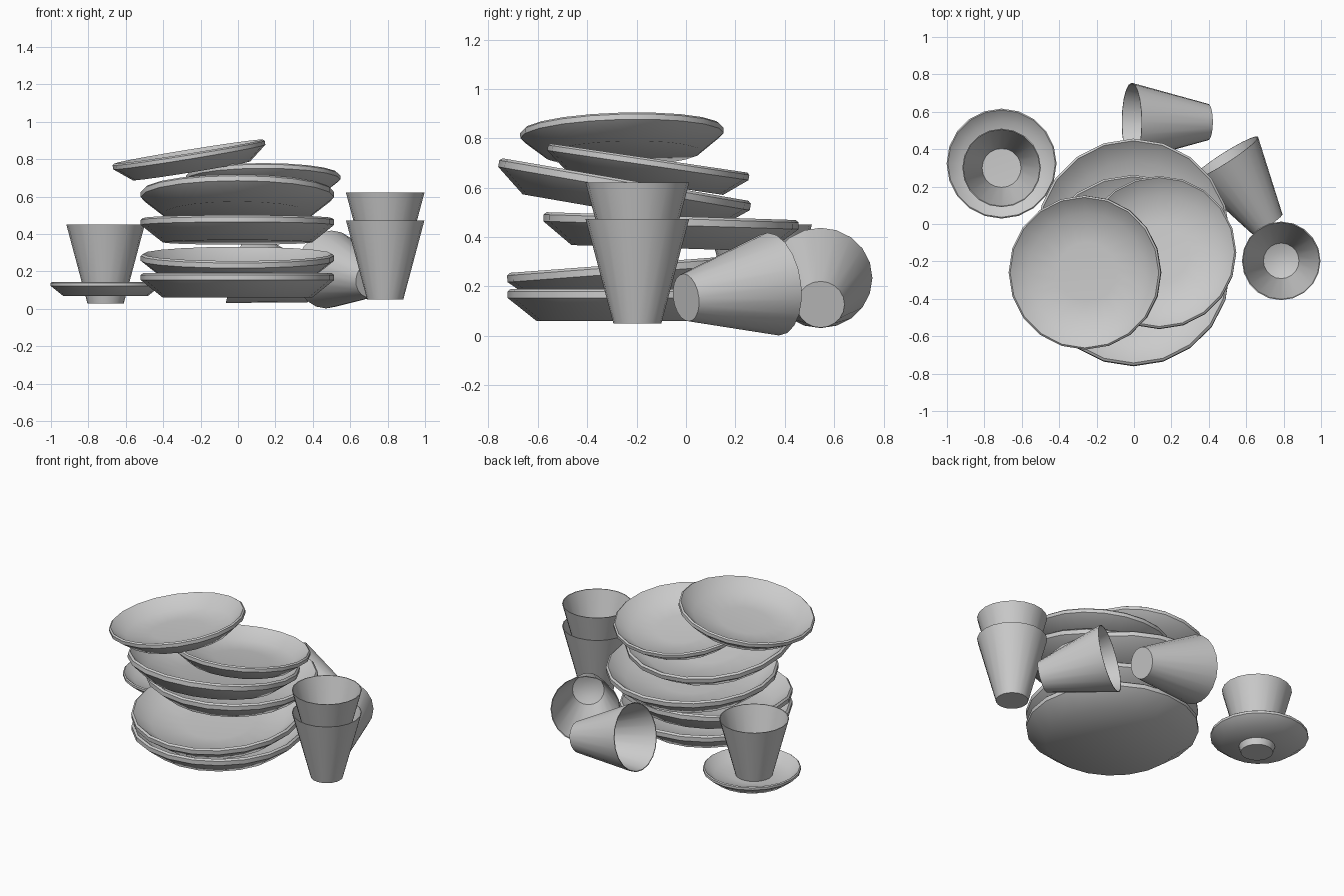
import bpy, bmesh, math
from mathutils import Vector, Matrix

if "Cube" in bpy.data.objects:
    bpy.data.objects.remove(bpy.data.objects["Cube"])

SIDES = 20


def lathe(name, profile, matrix):
    """Revolve a closed profile (first and last point on the axis) around z."""
    bm = bmesh.new()
    rings = []
    for r, z in profile:
        if r == 0:
            rings.append([bm.verts.new((0, 0, z))] * SIDES)
        else:
            rings.append([bm.verts.new((r * math.cos(2 * math.pi * i / SIDES),
                                        r * math.sin(2 * math.pi * i / SIDES), z))
                          for i in range(SIDES)])
    for a, b in zip(rings, rings[1:]):
        for i in range(SIDES):
            j = (i + 1) % SIDES
            bm.faces.new(dict.fromkeys((a[i], a[j], b[j], b[i])))
    bmesh.ops.recalc_face_normals(bm, faces=bm.faces)
    mesh = bpy.data.meshes.new(name)
    bm.to_mesh(mesh)
    bm.free()
    ob = bpy.data.objects.new(name, mesh)
    bpy.context.collection.objects.link(ob)
    ob.matrix_world = matrix
    bpy.ops.object.select_all(action='DESELECT')
    ob.select_set(True)
    bpy.context.view_layer.objects.active = ob
    bpy.ops.object.shade_smooth_by_angle(angle=math.radians(45))
    return ob


# Dish profile, with the rim centre as origin
DISH = [(0, -0.13), (0.40, -0.13), (0.517, -0.037), (0.517, -0.01),
        (0.505, 0), (0.40, -0.085), (0.2, -0.1), (0, -0.1)]


def dish(name, loc, radius, rx=0, ry=0):
    s = radius / 0.517
    m = (Matrix.Translation(loc) @ Matrix.Rotation(math.radians(ry), 4, 'Y')
         @ Matrix.Rotation(math.radians(rx), 4, 'X'))
    return lathe(name, [(r * s, z * s) for r, z in DISH], m)


# Thin-walled tapered cup, base centre as origin
CUP = [(0, 0), (0.097, 0), (0.21, 0.423), (0.205, 0.423),
       (0.095, 0.025), (0.05, 0.008), (0, 0.005)]


def cup(name, base, axis=(0, 0, 1)):
    q = Vector(axis).to_track_quat('Z', 'Y')
    return lathe(name, CUP, Matrix.Translation(base) @ q.to_matrix().to_4x4())


# Leaning stack of plates
dish("large_plate_1", (-0.003, -0.205, 0.19), 0.517)
dish("large_plate_2", (-0.003, -0.21, 0.293), 0.517, rx=4.3)
dish("large_plate_3", (-0.003, -0.06, 0.485), 0.517, rx=-1.8)
dish("large_plate_4", (-0.003, -0.245, 0.633), 0.517, rx=-9.8)
dish("small_plate_1", (0.135, -0.15, 0.72), 0.412, rx=-8.4)
dish("small_plate_2", (-0.265, -0.26, 0.84), 0.412, rx=1.5, ry=-9.2)

# Cup on its saucer
dish("saucer", (-0.708, 0.323, 0.143), 0.294)
cup("saucer_cup", (-0.708, 0.30, 0.028))

# Two nested cups
for i, z in enumerate((0.05, 0.198)):
    cup(f"stacked_cup_{i + 1}", (0.787, -0.197, z))

# Cups lying on their sides
cup("lying_cup_back", (0.397, 0.545, 0.127), (-0.411, 0, 0.108))
cup("lying_cup_right", (0.712, 0.0, 0.155), (-0.227, 0.355, 0.055))
